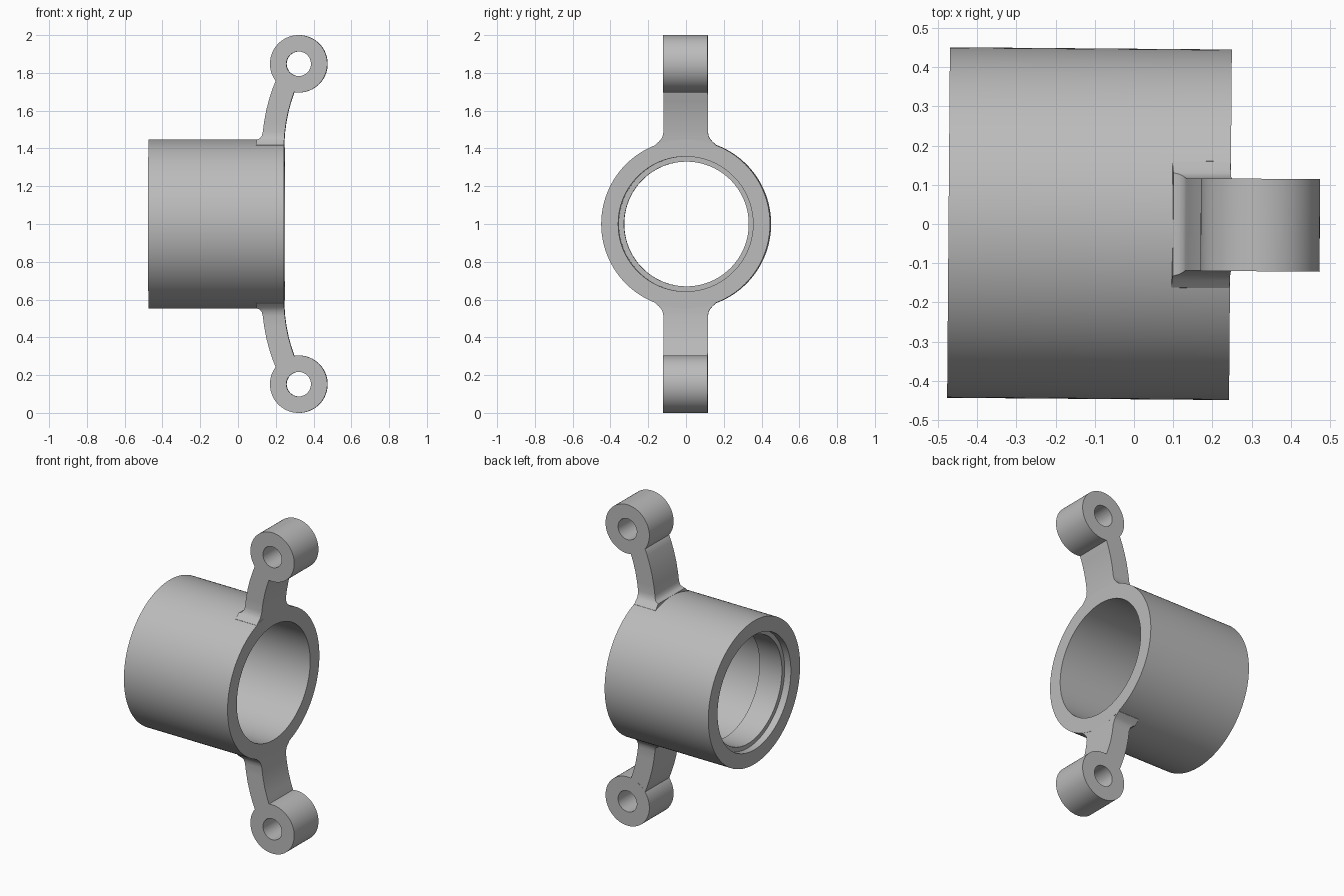
import bpy, bmesh, math
from mathutils import Matrix

cube = bpy.data.objects.get("Cube")
if cube:
    bpy.data.objects.remove(cube, do_unlink=True)

CENTRE_Z = 1.0
HALF_W = 0.118
TILT = Matrix.Rotation(-0.008, 4, 'Z')

grey = bpy.data.materials.new("plain grey")
grey.use_nodes = True
grey.diffuse_color = (0.5, 0.5, 0.5, 1)
grey.node_tree.nodes["Principled BSDF"].inputs["Base Color"].default_value = (0.5, 0.5, 0.5, 1)


def finish(name, bm):
    """Turn a bmesh into a shaded object set on the body axis."""
    bmesh.ops.recalc_face_normals(bm, faces=bm.faces)
    mesh = bpy.data.meshes.new(name)
    bm.to_mesh(mesh)
    bm.free()
    mesh.materials.append(grey)
    obj = bpy.data.objects.new(name, mesh)
    bpy.context.collection.objects.link(obj)
    obj.matrix_world = Matrix.Translation((0, 0, CENTRE_Z)) @ TILT
    bpy.ops.object.select_all(action='DESELECT')
    obj.select_set(True)
    bpy.context.view_layer.objects.active = obj
    bpy.ops.object.shade_smooth_by_angle(angle=math.radians(30))
    return obj


def bridge(bm, rings, closed):
    """Join successive vertex rings with quads."""
    n = len(rings[0])
    pairs = list(zip(rings, rings[1:]))
    if closed:
        pairs.append((rings[-1], rings[0]))
    for a, b in pairs:
        for i in range(n):
            j = (i + 1) % n
            bm.faces.new((a[i], a[j], b[j], b[i]))


def lathe(name, profile, place, steps):
    """Spin a closed (along, radius) profile; place maps it into space."""
    bm = bmesh.new()
    rings = []
    for along, r in profile:
        angles = [2 * math.pi * i / steps for i in range(steps)]
        rings.append([bm.verts.new(place(along, r * math.cos(a), r * math.sin(a))) for a in angles])
    bridge(bm, rings, True)
    return finish(name, bm)


# Sleeve with a stepped bore
sleeve = [(-0.473, 0.447), (0.246, 0.447), (0.246, 0.357), (-0.275, 0.357),
          (-0.275, 0.33), (-0.43, 0.33), (-0.43, 0.357), (-0.473, 0.357)]
lathe("sleeve", sleeve, lambda a, u, v: (a, u, v), 128)

# Arm sections: left x, left height, right x, right height, side flare
arm = [(0.097, 0.39, 0.245, 0.39, 0.047),
       (0.097, 0.418, 0.245, 0.418, 0.044),
       (0.098, 0.435, 0.2455, 0.435, 0.025),
       (0.1, 0.447, 0.246, 0.447, 0.014),
       (0.116, 0.453, 0.2465, 0.453, 0.01),
       (0.127, 0.466, 0.247, 0.466, 0.004),
       (0.132, 0.487, 0.249, 0.487, 0),
       (0.139, 0.54, 0.256, 0.54, 0),
       (0.151, 0.605, 0.268, 0.6, 0),
       (0.167, 0.665, 0.282, 0.65, 0),
       (0.185, 0.72, 0.298, 0.698, 0),
       (0.2, 0.757, 0.302, 0.715, 0),
       (0.23, 0.782, 0.307, 0.735, 0)]

for side, s in (("upper", 1), ("lower", -1)):
    # Curved arm with a flared root
    bm = bmesh.new()
    rings = []
    for xl, hl, xr, hr, flare in arm:
        w = HALF_W - 0.0005 + flare
        corners = ((xl, -w, hl), (xr, -w, hr), (xr, w, hr), (xl, w, hl))
        rings.append([bm.verts.new((x, y, s * h)) for x, y, h in corners])
    bridge(bm, rings, False)
    bm.faces.new(rings[0])
    bm.faces.new(rings[-1])
    finish(side + "_arm", bm)

    # Pierced boss at the arm tip
    boss = [(-HALF_W, 0.152), (HALF_W, 0.152), (HALF_W, 0.065), (-HALF_W, 0.065)]
    lathe(side + "_boss", boss, lambda a, u, v: (0.322 + u, a, s * 0.848 + v), 64)
